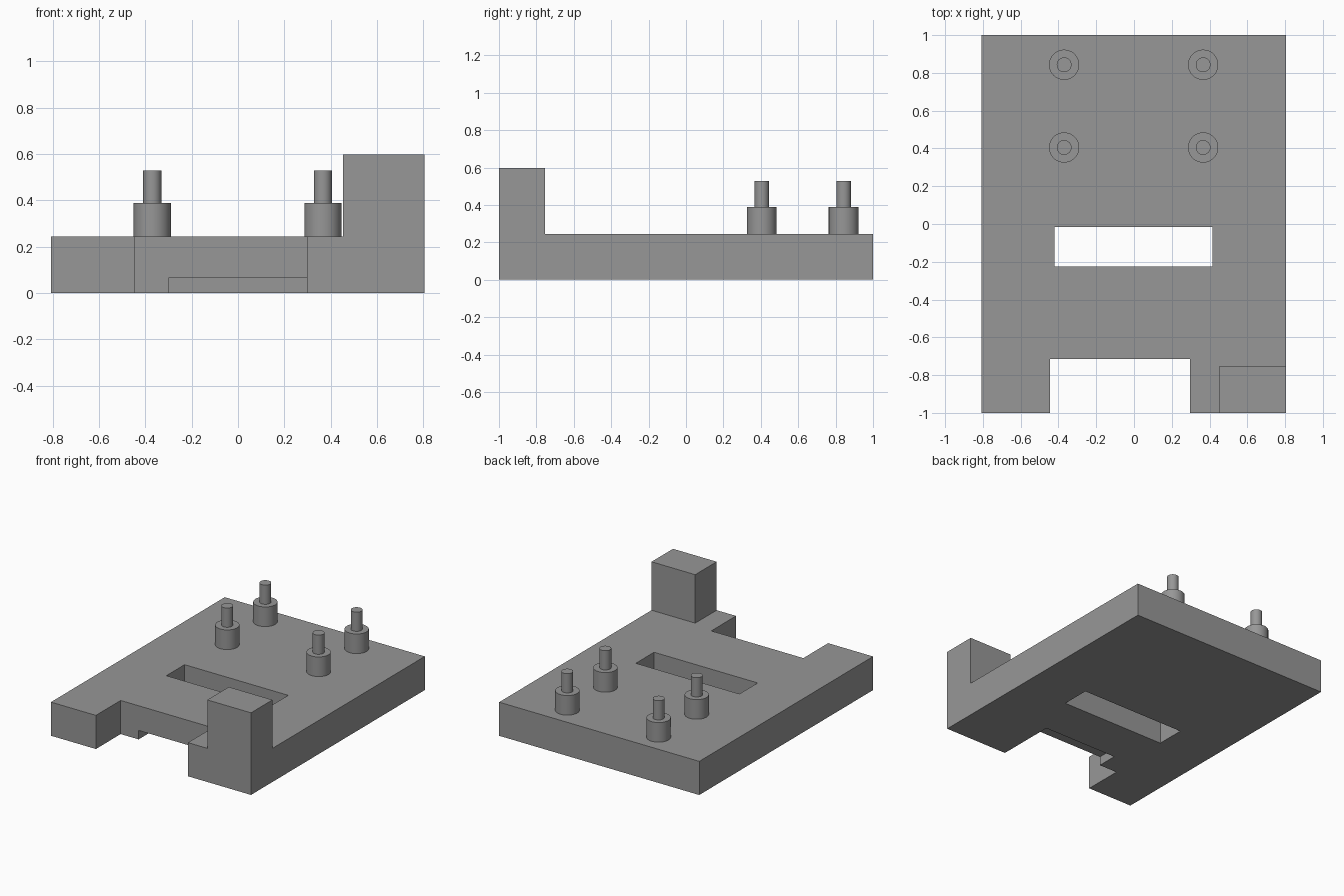
import bpy, bmesh, math

if "Cube" in bpy.data.objects:
    bpy.data.objects.remove(bpy.data.objects["Cube"])

grey = bpy.data.materials.new("plain grey")
grey.diffuse_color = (0.31, 0.31, 0.31, 1)
grey.use_nodes = True
grey.node_tree.nodes["Principled BSDF"].inputs["Base Color"].default_value = grey.diffuse_color


def box(name, x, y, z):
    """Box from (min, max) pairs on each axis."""
    bm = bmesh.new()
    bmesh.ops.create_cube(bm, size=1)
    for v in bm.verts:
        v.co = [r[0] if c < 0 else r[1] for c, r in zip(v.co, (x, y, z))]
    me = bpy.data.meshes.new(name)
    bm.to_mesh(me)
    bm.free()
    me.materials.append(grey)
    ob = bpy.data.objects.new(name, me)
    bpy.context.collection.objects.link(ob)
    return ob


def combine(target, other, operation):
    """Apply a boolean and remove the helper."""
    bpy.context.view_layer.objects.active = target
    mod = target.modifiers.new(operation, 'BOOLEAN')
    mod.operation, mod.solver, mod.object = operation, 'EXACT', other
    bpy.ops.object.modifier_apply(modifier=mod.name)
    bpy.data.objects.remove(other)


def post(name, x, y, z, profile, sides=48):
    """Stepped round post turned from (radius, height) points."""
    bm = bmesh.new()
    verts = [bm.verts.new((r, 0, h)) for r, h in profile]
    edges = [bm.edges.new(p) for p in zip(verts, verts[1:])]
    bmesh.ops.spin(bm, geom=verts + edges, axis=(0, 0, 1), cent=(0, 0, 0),
                   angle=math.tau, steps=sides)
    bmesh.ops.remove_doubles(bm, verts=bm.verts, dist=1e-4)
    bmesh.ops.recalc_face_normals(bm, faces=bm.faces)
    me = bpy.data.meshes.new(name)
    bm.to_mesh(me)
    bm.free()
    me.materials.append(grey)
    ob = bpy.data.objects.new(name, me)
    ob.location = (x, y, z)
    bpy.context.collection.objects.link(ob)
    bpy.ops.object.select_all(action='DESELECT')
    bpy.context.view_layer.objects.active = ob
    ob.select_set(True)
    bpy.ops.object.shade_smooth_by_angle(angle=math.radians(30))


TOP = 0.245

# Base plate with a raised corner block
plate = box("base_plate", (-0.807, 0.805), (-1, 1), (0, TOP))
combine(plate, box("corner_block", (0.453, 0.805), (-1, -0.753), (0, 0.598)), 'UNION')

# Front notch, through slot and shallow recess under the notch's back wall
for name, x, y, z in (
        ("notch_cutter", (-0.445, 0.297), (-1.2, -0.715), (-0.2, 0.8)),
        ("slot_cutter", (-0.42, 0.415), (-0.225, -0.015), (-0.2, 0.8)),
        ("recess_cutter", (-0.30, 0.297), (-0.85, -0.565), (-0.2, 0.065))):
    cutter = box(name, x, y, z)
    cutter.hide_render = True
    combine(plate, cutter, 'DIFFERENCE')

# Four stepped posts
steps = [(0, 0), (0.08, 0), (0.08, 0.143), (0.039, 0.143), (0.039, 0.283), (0, 0.283)]
for side, x in (("left", -0.37), ("right", 0.366)):
    for end, y in (("back", 0.843), ("middle", 0.405)):
        post(f"{end}_{side}_post", x, y, TOP, steps)
